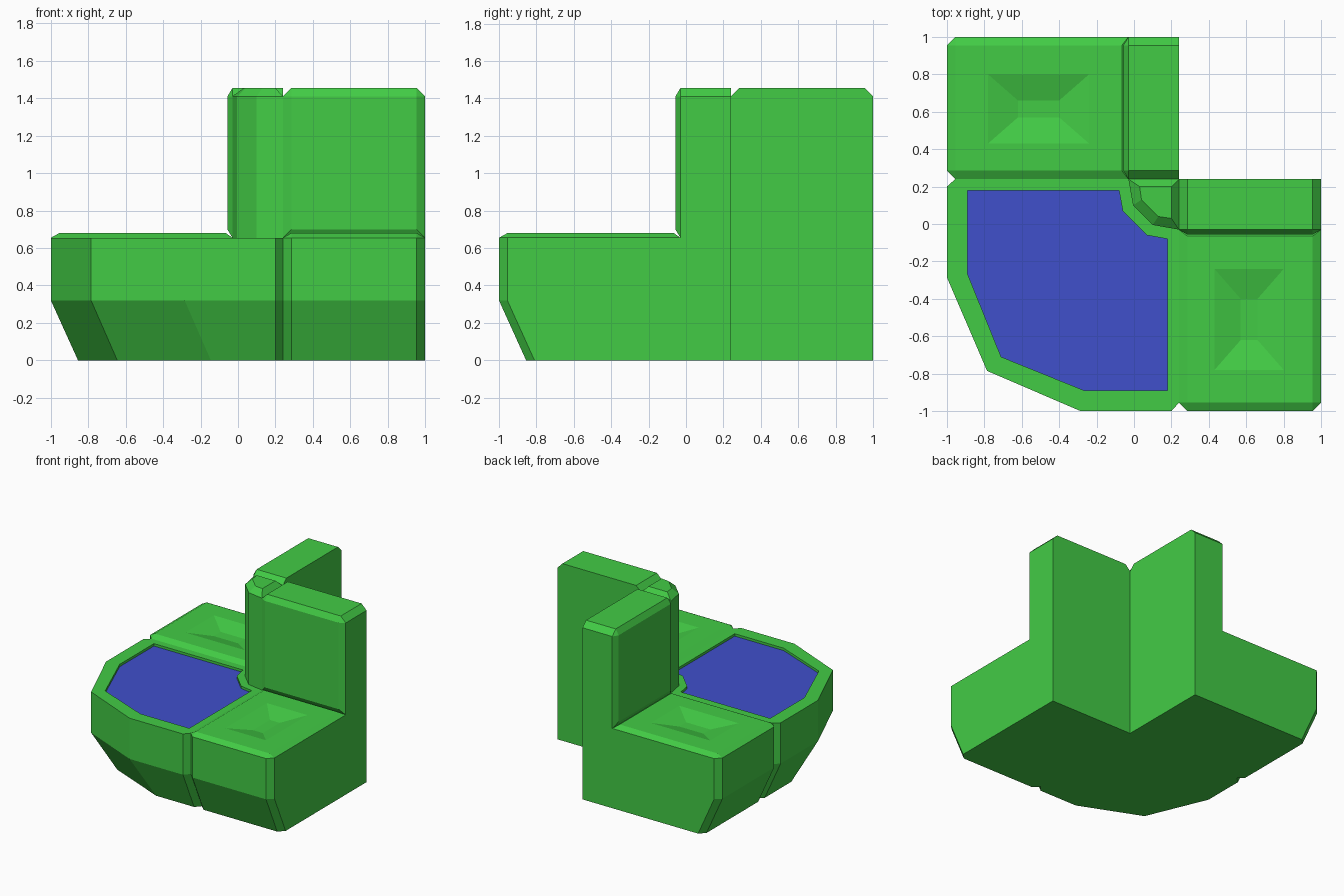
import bpy
import bmesh

cube = bpy.data.objects.get("Cube")
if cube:
    bpy.data.objects.remove(cube, do_unlink=True)


def material(name, rgb):
    mat = bpy.data.materials.new(name)
    mat.use_nodes = True
    mat.diffuse_color = (*rgb, 1)
    mat.node_tree.nodes["Principled BSDF"].inputs["Base Color"].default_value = (*rgb, 1)
    return mat


GREEN = material("green upholstery", (0.055, 0.6, 0.06))
BLUE = material("blue table top", (0.051, 0.08, 0.6))


def loft(name, rings, start=True, end=True, swap=False, end_blue=False):
    """Skin equal-length rings of 3D points; swap mirrors across the x = y diagonal."""
    bm = bmesh.new()
    loops = [[bm.verts.new((y, x, z) if swap else (x, y, z)) for x, y, z in r] for r in rings]
    for a, b in zip(loops, loops[1:]):
        for i in range(len(a)):
            j = (i + 1) % len(a)
            bm.faces.new((a[i], a[j], b[j], b[i]))
    if start:
        bm.faces.new(loops[0][::-1])
    if end:
        cap = bm.faces.new(loops[-1])
        cap.material_index = 1 if end_blue else 0
    bmesh.ops.remove_doubles(bm, verts=bm.verts[:], dist=0.0005)
    bmesh.ops.recalc_face_normals(bm, faces=bm.faces[:])
    mesh = bpy.data.meshes.new(name)
    bm.to_mesh(mesh)
    bm.free()
    mesh.materials.append(GREEN)
    if end_blue:
        mesh.materials.append(BLUE)
    obj = bpy.data.objects.new(name, mesh)
    bpy.context.collection.objects.link(obj)


def flat(points, z):
    return [(x, y, z) for x, y in points]


def upright(points, y):
    return [(x, y, z) for x, z in points]


def diagonal(half):
    """Complete an outline that is symmetric about x = y; its last point is on the diagonal side."""
    return half + [(y, x) for x, y in reversed(half) if (y, x) != (x, y)]


# Shared measurements
IN, OUT, BACK, REAR = 0.24, 1.0, -0.03, 0.24
BEV, KNEE, SEAT, CUSHION, TOP = 0.045, 0.32, 0.655, 0.68, 1.455


def seat_outline(front, rear):
    return [(IN, front + BEV), (IN + BEV, front), (OUT - BEV, front),
            (OUT, front + BEV), (OUT, rear), (IN, rear)]


def rectangle(x0, x1, y0, y1):
    # six points, doubled at the front corners to match the seat outline
    return [(x0, y0), (x0, y0), (x1, y0), (x1, y0), (x1, y1), (x0, y1)]


# Two seats, one the diagonal mirror of the other
for side, swap in (("left", False), ("right", True)):
    loft(side + "_seat_base",
         [flat(seat_outline(-0.855, REAR), 0), flat(seat_outline(-1, REAR), KNEE),
          flat(seat_outline(-1, REAR), SEAT)], end=False, swap=swap)
    # Cushion with bevelled rim and a shallow dimple
    loft(side + "_seat_cushion",
         [flat(seat_outline(-1, BACK), SEAT),
          flat(rectangle(IN + BEV, OUT - BEV, -0.955, -0.065), CUSHION),
          flat(rectangle(0.43, 0.80, -0.78, -0.24), CUSHION),
          flat(rectangle(0.57, 0.66, -0.62, -0.40), CUSHION - 0.04)],
         start=False, swap=swap)
    # Backrest with padded front
    x0, x1, zt = IN + BEV, OUT - BEV, TOP - BEV
    frame = [(IN, SEAT), (OUT, SEAT), (OUT, zt), (x1, TOP), (x0, TOP), (IN, zt)]
    pad = [(x0, SEAT + BEV), (x1, SEAT + BEV), (x1, zt), (x1, zt), (x0, zt), (x0, zt)]
    loft(side + "_backrest",
         [upright(frame, REAR), upright(frame, BACK), upright(pad, BACK - 0.027)], swap=swap)

# Corner table with recessed blue top
foot = diagonal([(-0.005, 0.10), (-0.03, 0.24), (-0.81, 0.24), (-0.855, 0.2),
                 (-0.855, -0.145), (-0.645, -0.645)])
body = diagonal([(-0.005, 0.10), (-0.03, 0.24), (-0.955, 0.24), (-1, 0.2),
                 (-1, -0.285), (-0.785, -0.785)])
panel = diagonal([(-0.06, 0.07), (-0.08, 0.18), (-0.89, 0.18), (-0.89, 0.18),
                  (-0.89, -0.265), (-0.71, -0.71)])
loft("corner_table", [flat(foot, 0), flat(body, KNEE), flat(body, SEAT),
                      flat(panel, SEAT), flat(panel, SEAT - 0.02)], end_blue=True)

# Corner post joining the two backrests
post = diagonal([(-0.005, 0.10), (-0.03, 0.24), (0.24, 0.24)])
post_top = diagonal([(0.04, 0.13), (0.03, 0.2), (0.2, 0.2)])
loft("corner_post", [flat(post, 0), flat(post, TOP - BEV), flat(post_top, TOP)])
